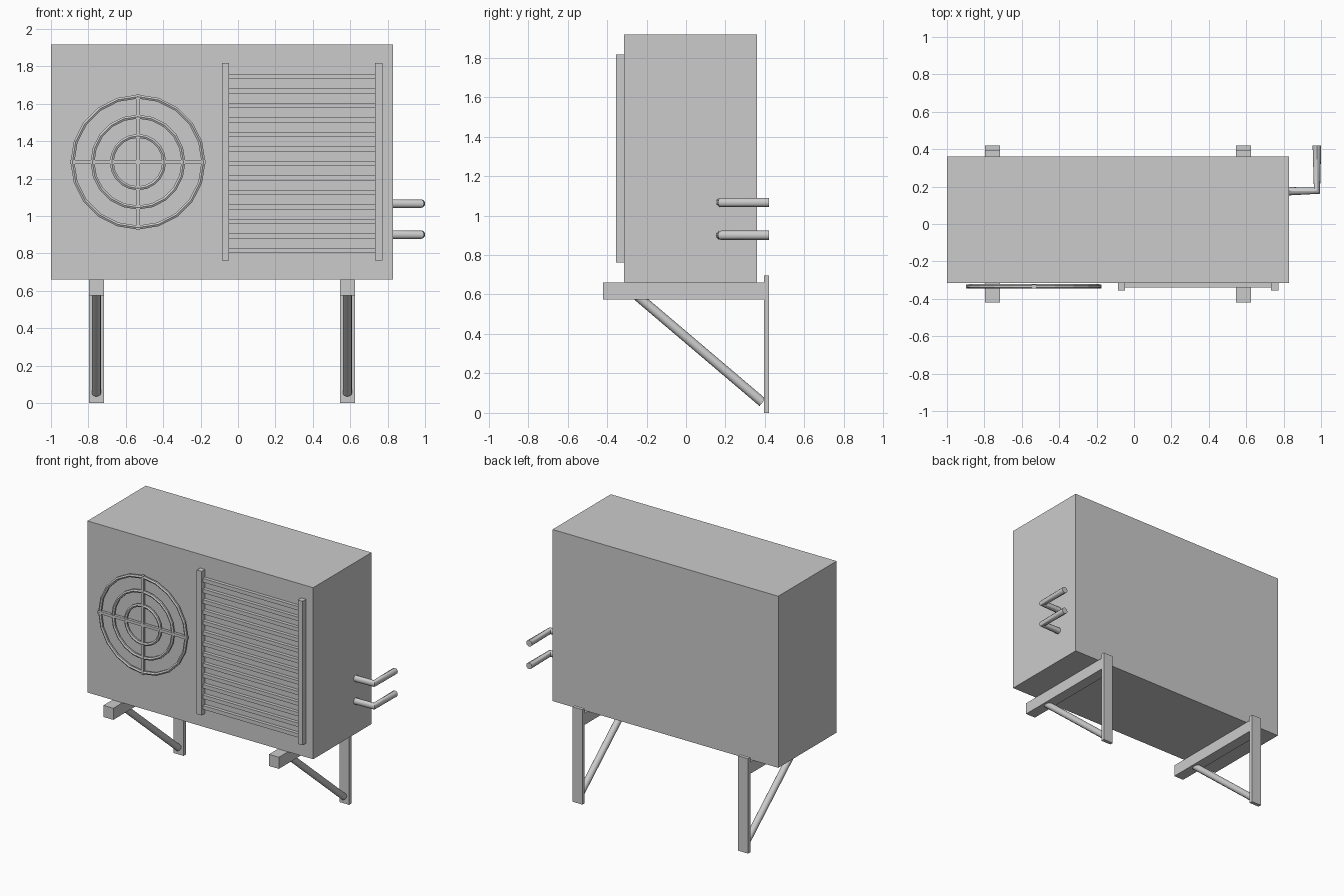
import bpy
from math import cos, sin, tau

if "Cube" in bpy.data.objects:
    bpy.data.objects.remove(bpy.data.objects["Cube"])


def box(name, x, y, z):
    """Box from (min, max) ranges on each axis."""
    lo, hi = zip(x, y, z)
    bpy.ops.mesh.primitive_cube_add(size=1, location=[(a + b) / 2 for a, b in zip(lo, hi)])
    ob = bpy.context.object
    ob.name = name
    ob.scale = [b - a for a, b in zip(lo, hi)]
    bpy.ops.object.transform_apply(location=False, rotation=False, scale=True)
    return ob


def tube(name, points, radius, closed=False, res=4, smooth=True):
    """Round tube swept along a polyline."""
    cu = bpy.data.curves.new(name, 'CURVE')
    cu.dimensions = '3D'
    cu.bevel_depth = radius
    cu.bevel_resolution = res
    cu.use_fill_caps = not closed
    sp = cu.splines.new('POLY')
    sp.points.add(len(points) - 1)
    for p, co in zip(sp.points, points):
        p.co = (*co, 1)
    sp.use_cyclic_u = closed
    ob = bpy.data.objects.new(name, cu)
    bpy.context.collection.objects.link(ob)
    bpy.ops.object.select_all(action='DESELECT')
    ob.select_set(True)
    bpy.context.view_layer.objects.active = ob
    bpy.ops.object.convert(target='MESH')
    ob = bpy.context.object
    ob.name = name
    if smooth:
        bpy.ops.object.shade_smooth_by_angle(angle=0.6)
    else:
        bpy.ops.object.shade_flat()
    return ob


# Main housing
FRONT = -0.315
box("housing", (-1, 0.83), (FRONT, 0.36), (0.66, 1.917))

# Fan guard: three rings and a cross
cx, cz, gy = -0.535, 1.288, -0.334
for i, r in enumerate((0.14, 0.243, 0.35)):
    ring = [(cx + r * cos(tau * k / 20), gy, cz + r * sin(tau * k / 20)) for k in range(20)]
    tube(f"fan_ring_{i}", ring, 0.012, closed=True, res=1, smooth=False)
bar = 0.01
box("fan_bar_vertical", (cx - bar, cx + bar), (gy - bar, gy + bar), (cz - 0.362, cz + 0.362))
box("fan_bar_horizontal", (cx - 0.362, cx + 0.362), (gy - bar, gy + bar), (cz - bar, cz + bar))

# Louvre panel: side rails and slats
for side, x0 in (("left", -0.086), ("right", 0.733)):
    box(f"louvre_rail_{side}", (x0, x0 + 0.039), (-0.355, FRONT), (0.762, 1.817))
for i in range(13):
    z = 0.815 + i * 0.0776
    box(f"louvre_slat_{i}", (-0.05, 0.737), (-0.34, FRONT), (z - 0.014, z + 0.014))

# Refrigerant pipes
for i, z in enumerate((0.9, 1.066)):
    tube(f"pipe_{i}", [(0.81, 0.175, z), (0.978, 0.178, z), (0.978, 0.42, z)], 0.023)

# Wall brackets: arm, wall plate and diagonal brace
for side, x in (("left", -0.757), ("right", 0.585)):
    xr = (x - 0.04, x + 0.04)
    box(f"bracket_arm_{side}", xr, (-0.42, 0.4), (0.575, 0.66))
    box(f"bracket_plate_{side}", xr, (0.394, 0.42), (0, 0.695))
    tube(f"bracket_brace_{side}", [(x, -0.25, 0.595), (x, 0.388, 0.053)], 0.024)
